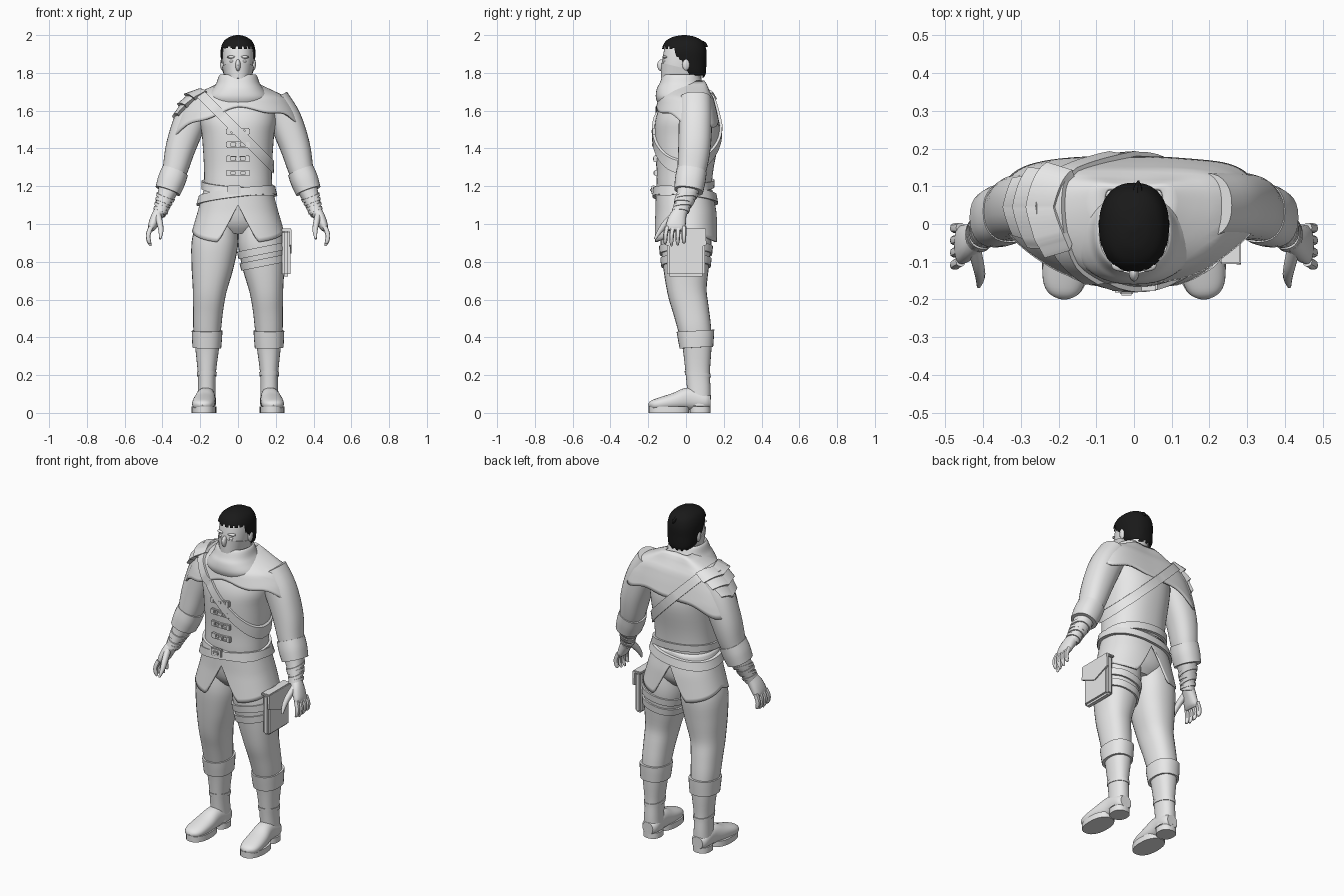
import bpy, bmesh
from math import sin, cos, pi, radians, copysign
from mathutils import Vector, Matrix
from mathutils.bvhtree import BVHTree

default = bpy.data.objects.get("Cube")
if default:
    bpy.data.objects.remove(default)


def material(name, value):
    mat = bpy.data.materials.new(name)
    mat.use_nodes = True
    mat.diffuse_color = (value, value, value, 1)
    mat.node_tree.nodes["Principled BSDF"].inputs["Base Color"].default_value = mat.diffuse_color
    return mat


GREY = material("light grey", 0.8)
BLACK = material("black", 0.01)
made = []


def finish(name, bm, mat=GREY):
    bmesh.ops.recalc_face_normals(bm, faces=bm.faces)
    mesh = bpy.data.meshes.new(name)
    bm.to_mesh(mesh)
    bm.free()
    mesh.materials.append(mat)
    obj = bpy.data.objects.new(name, mesh)
    bpy.context.collection.objects.link(obj)
    made.append(obj)
    return obj


def skin(name, rows, mat=GREY, caps=True, loop=False, keep=None):
    """Join rows of points into a tube; keep() may reject faces by their centre."""
    bm = bmesh.new()
    grid = [[bm.verts.new(p) for p in row] for row in rows]
    count = len(rows[0])
    for r in range(len(rows) - (not loop)):
        low, high = grid[r], grid[(r + 1) % len(rows)]
        for c in range(count):
            d = (c + 1) % count
            bm.faces.new((low[c], low[d], high[d], high[c]))
    if caps and not loop:
        bm.faces.new(grid[0])
        bm.faces.new(grid[-1])
    if keep:
        reject = [f for f in bm.faces if not keep(f.calc_center_median())]
        bmesh.ops.delete(bm, geom=reject, context="FACES")
    return finish(name, bm, mat)


def spline(rings, steps):
    """Catmull-Rom through the rings (x, y, z, rx, ry)."""
    pts = [Vector(r) for r in rings]
    pts = [pts[0]] + pts + [pts[-1]]
    out = []
    for a, b, c, d in zip(pts, pts[1:], pts[2:], pts[3:]):
        for i in range(steps):
            t = i / steps
            out.append(b + (c - a) * t / 2 + (a - b * 2.5 + c * 2 - d / 2) * t * t
                       + (b * 3 - a - c * 3 + d) * t ** 3 / 2)
    return out + [pts[-1]]


def oval(a, power=2.3):
    return [copysign(abs(f) ** (2 / power), f) for f in (cos(a), sin(a))]


def loft(name, rings, flat=False, side=1, sides=28, steps=4, **options):
    """Tube through rings, either level or square to its path."""
    path = spline([(r[0] * side, *r[1:]) for r in rings], steps)
    rows = []
    for i, ring in enumerate(path):
        ahead, behind = path[min(i + 1, len(path) - 1)], path[max(i - 1, 0)]
        along = Vector((0, 0, 1)) if flat else Vector((ahead - behind)[:3]).normalized()
        across = Vector((1, 0, 0))
        across = (across - along * across.dot(along)).normalized()
        other = along.cross(across)
        row = []
        for k in range(sides):
            c, s = oval(2 * pi * k / sides)
            row.append(Vector(ring[:3]) + across * c * ring[3] + other * s * ring[4])
        rows.append(row)
    return skin(name, rows, **options)


def drape(name, profile, top, hem, bow=0, columns=96, levels=12):
    """Hanging cloth: profile rows (z, rx, ry, centre y), hem height by angle."""
    def at(z):
        for a, b in zip(profile, profile[1:]):
            if z >= b[0]:
                break
        return Vector(a).lerp(Vector(b), min(1, (a[0] - z) / (a[0] - b[0])))
    rows = []
    for i in range(levels + 1):
        row = []
        for k in range(columns):
            a = 2 * pi * k / columns
            c, s = oval(a)
            z = top + (hem(a) - top) * i / levels
            _, rx, ry, cy = at(z)
            row.append((c * rx, cy + s * ry + bow * c * c, z))
        rows.append(row)
    obj = skin(name, rows, caps=False)
    obj.modifiers.new("thickness", "SOLIDIFY").thickness = 0.01
    return obj


def surface(*objs):
    verts, faces = [], []
    for o in objs:
        base = len(verts)
        verts += [v.co.copy() for v in o.data.vertices]
        faces += [[base + i for i in p.vertices] for p in o.data.polygons]
    return BVHTree.FromPolygons(verts, faces)


def wrap(name, tree, centre, normal, width, lift, aim=(0, -1, 0), arc=None, chevron=0, flare=0):
    """Band laid on a surface, all round or over an arc about the aim direction."""
    n = Vector(normal).normalized()
    u = Vector(aim)
    u = (u - n * u.dot(n)).normalized()
    v = n.cross(u)
    span, steps, rows = arc or pi, 56, []
    for i in range(steps + bool(arc)):
        a = span * (2 * i / steps - 1)
        d = u * cos(a) + v * sin(a)
        outer, inner = [], []
        for edge in (-1, 1):
            base = Vector(centre) + n * (edge * width / 2 - chevron * abs(a) / span)
            hit = tree.ray_cast(base + d, -d)[0] or base + d * 0.05
            outer.append(hit + d * (lift + flare * (edge > 0)))
            inner.append(hit - d * 0.01)
        rows.append(outer + inner[::-1])
    return skin(name, rows, loop=not arc)


def box(name, centre, size, bevel=0.004):
    bm = bmesh.new()
    bmesh.ops.create_cube(bm, size=1, matrix=Matrix.LocRotScale(Vector(centre), None, Vector(size)))
    bmesh.ops.bevel(bm, geom=bm.edges[:], offset=bevel, segments=2, affect="EDGES")
    return finish(name, bm)


def ball(name, centre, size):
    bm = bmesh.new()
    bmesh.ops.create_uvsphere(bm, u_segments=16, v_segments=10, radius=1,
                              matrix=Matrix.LocRotScale(Vector(centre), None, Vector(size)))
    return finish(name, bm)


# Torso, shoulder mantle, skirt and scarf
torso = loft("jacket", [(0, 0, .95, .09, .09), (0, 0, 1.02, .18, .135), (0, -.01, 1.18, .18, .145),
                        (0, -.005, 1.3, .18, .152), (0, .005, 1.46, .19, .172), (0, .005, 1.56, .2, .165),
                        (0, .01, 1.66, .17, .13), (0, .01, 1.74, .08, .08)], flat=True, sides=48)


def mantle_hem(a):
    c, s = cos(a), sin(a)
    return 1.51 + .1 * max(0, -s) + .02 * max(0, s) - .07 * max(0, -c) + .01 * sin(7 * a)


def skirt_hem(a):
    x = abs(cos(a)) * .25
    edge = .97 - .07 * abs(sin(a))
    return edge + max(0, 1 - x / .09) * (1.1 - edge)


mantle = drape("shoulder_mantle", [(1.76, .08, .08, .01), (1.735, .125, .1, .01), (1.7, .2, .125, 0),
                                   (1.67, .262, .145, 0), (1.6, .305, .163, 0), (1.52, .335, .18, 0),
                                   (1.42, .37, .185, 0)], 1.76, mantle_hem, bow=.05)
skirt = drape("jacket_skirt", [(1.18, .182, .15, -.01), (1.06, .215, .162, 0), (.9, .262, .175, 0)],
              1.18, skirt_hem)
loft("scarf", [(0, -.005, 1.63, .15, .14), (0, -.015, 1.67, .165, .145), (0, -.02, 1.715, .135, .135),
               (0, -.025, 1.745, .115, .115), (0, -.025, 1.785, .1, .098), (0, -.025, 1.785, .085, .085),
               (0, -.02, 1.72, .07, .07)], flat=True, sides=40)

# Head, mask and hair
head = loft("head", [(0, .01, 1.68, .06, .065), (0, -.01, 1.74, .06, .09), (0, -.03, 1.77, .066, .097),
                     (0, -.025, 1.82, .078, .105), (0, -.013, 1.9, .082, .107), (0, -.01, 1.95, .072, .095),
                     (0, -.01, 1.98, .035, .05)], flat=True, sides=36)
ball("nose", (0, -.127, 1.84), (.014, .026, .032))
wrap("face_mask", surface(head), (0, -.02, 1.785), (0, .25, 1), .08, .005)
for side in (1, -1):
    ball("ear", (.083 * side, .0, 1.845), (.012, .02, .032))
    ball("eye", (.032 * side, -.112, 1.862), (.014, .012, .008))
    ball("brow", (.034 * side, -.11, 1.884), (.026, .016, .008))


def hairline(p):
    ragged = .008 * sin(p.x * 190 + p.y * 130)
    return p.z > 1.78 + max(0, min(.15, (.025 - p.y) * 1.6)) + ragged


loft("hair", [(0, .045, 1.775, .055, .05), (0, .03, 1.8, .078, .075), (0, .005, 1.86, .089, .103),
              (0, -.009, 1.92, .092, .117), (0, -.01, 1.965, .077, .1), (0, -.01, 1.99, .045, .06),
              (0, -.01, 2, .01, .01)], flat=True, sides=64, steps=8, mat=BLACK, keep=hairline)
loft("hair_tuft", [(.01, .06, 1.96, .02, .02), (.01, .095, 1.95, .012, .015), (.012, .115, 1.94, .002, .002)],
     mat=BLACK, sides=8)

# Limbs, mirrored
legs, arms = {}, {}
for side in (1, -1):
    tag = "left_" if side > 0 else "right_"
    legs[side] = loft(tag + "leg", [(.1, 0, 1.06, .085, .12), (.12, 0, .92, .122, .135), (.135, 0, .78, .112, .122),
                                    (.15, .005, .65, .09, .105), (.158, .025, .55, .08, .096),
                                    (.163, .045, .45, .074, .088), (.163, .058, .36, .065, .078),
                                    (.165, .062, .22, .049, .065), (.166, .068, .12, .047, .062),
                                    (.166, .07, .04, .05, .06)], side=side)
    shin = surface(legs[side])
    loft(tag + "boot_cuff", [(.164, .05, .435, .081, .1), (.164, .052, .4, .08, .096), (.165, .055, .345, .076, .089)],
         side=side)
    wrap(tag + "boot_seam", shin, (.165 * side, .062, .205), (0, .1, 1), .02, .004)
    loft(tag + "foot", [(.166, .13, .06, .035, .035), (.166, .1, .062, .05, .045), (.17, .02, .075, .05, .06),
                        (.178, -.06, .06, .059, .046), (.185, -.14, .047, .058, .034),
                        (.187, -.18, .04, .043, .025), (.188, -.196, .034, .015, .01)], side=side)
    for part, y, half, x, wide in (("heel", .075, .055, .166, .052), ("sole", -.09, .108, .181, .064)):
        loft(tag + part, [(x, y, 0, wide, half), (x, y, .034, wide, half)], flat=True, side=side, steps=1)
    arms[side] = loft(tag + "sleeve", [(.19, .05, 1.66, .08, .085), (.25, .05, 1.55, .087, .088),
                                       (.302, .045, 1.41, .08, .086), (.335, .03, 1.28, .066, .076),
                                       (.37, .01, 1.18, .052, .058), (.4, -.018, 1.1, .037, .042),
                                       (.415, -.035, 1.05, .032, .038)], side=side)
    loft(tag + "sleeve_cuff", [(.333, .03, 1.28, .072, .08), (.352, .022, 1.23, .074, .081),
                               (.372, .014, 1.175, .068, .077)], side=side)
    wrist = surface(arms[side])
    for i in range(4):
        t = i * .022
        wrap(tag + "wrist_band", wrist, ((.386 + t * .4) * side, -.006 - t * .35, 1.14 - t),
             (.4 * side, .1 * (-1) ** i, -1), .016, .006)
    # Hand with four fingers and a thumb
    loft(tag + "palm", [(.412, -.03, 1.07, .03, .036), (.435, -.045, 1.03, .029, .047),
                        (.455, -.055, .985, .023, .052), (.463, -.057, .965, .013, .046)], side=side, sides=16)
    for i in range(4):
        y, drop = -.1 + .03 * i, .012 * abs(i - 1.3)
        loft(tag + "finger", [(.46, y, .985, .013, .013), (.475, y * 1.08, .945, .013, .013),
                              (.472, y * 1.1, .91, .011, .011), (.462, y * 1.1, .88 + drop, .005, .005)],
             side=side, sides=10, steps=3)
    loft(tag + "thumb", [(.425, -.06, 1.05, .018, .02), (.413, -.11, 1.0, .016, .018),
                         (.408, -.14, .96, .013, .013), (.412, -.165, .92, .005, .006)], side=side, sides=10)

# Belts, buckle and chest strap
waist, chest = surface(torso, skirt), surface(torso, mantle)
wrap("upper_belt", waist, (0, 0, 1.195), (.07, -.12, 1), .04, .014)
wrap("lower_belt", waist, (0, 0, 1.15), (-.12, .1, 1), .045, .018)
wrap("chest_strap", chest, (0, 0, 1.49), (1, 0, 1), .05, .014)
box("belt_buckle", (-.02, -.172, 1.18), (.07, .02, .05))
box("buckle_pin", (-.02, -.18, 1.18), (.035, .02, .02))

# Front clasps
front = surface(torso)
for z in (1.49, 1.42, 1.345, 1.27):
    y = front.ray_cast((0, -1, z), (0, 1, 0))[0].y
    for bar in (-1, 1):
        box("clasp_loop", (0, y - .003, z + bar * .012), (.11, .016, .007), .002)
        box("clasp_end", (bar * .05, y - .001, z), (.025, .02, .034))
    box("clasp_toggle", (0, y - .007, z), (.03, .016, .022))

# Layered plates on the right shoulder
shoulder = surface(mantle)
down = Vector((-.8, 0, -.6))
for i in range(3):
    wrap("shoulder_plate", shoulder, Vector((-.2, .045, 1.6)) + down * (i * .06 - .02), down, .075,
         .02, aim=(-.6, 0, .8), arc=1.05 - .08 * i, chevron=.03, flare=.016)

# Thigh straps and pouch on the left leg
thigh = surface(legs[1])
for z in (.86, .795):
    wrap("thigh_strap", thigh, (.13, 0, z), (-.2, 0, 1), .04, .01)
box("pouch", (.255, 0, .845), (.045, .2, .245), .012)


def plate(name, outline, x, depth):
    rows = [[(x + d, y, z) for y, z in outline] for d in (0, depth)]
    return skin(name, rows)


plate("pouch_flap", [(-.105, .97), (.105, .97), (.108, .89), (0, .845), (-.108, .89)], .272, .012)
box("pouch_lid", (.256, 0, .968), (.055, .212, .014))

# Smooth shading with crisp edges
bpy.ops.object.select_all(action="DESELECT")
for obj in made:
    obj.select_set(True)
bpy.context.view_layer.objects.active = made[0]
bpy.ops.object.shade_smooth_by_angle(angle=radians(40))
